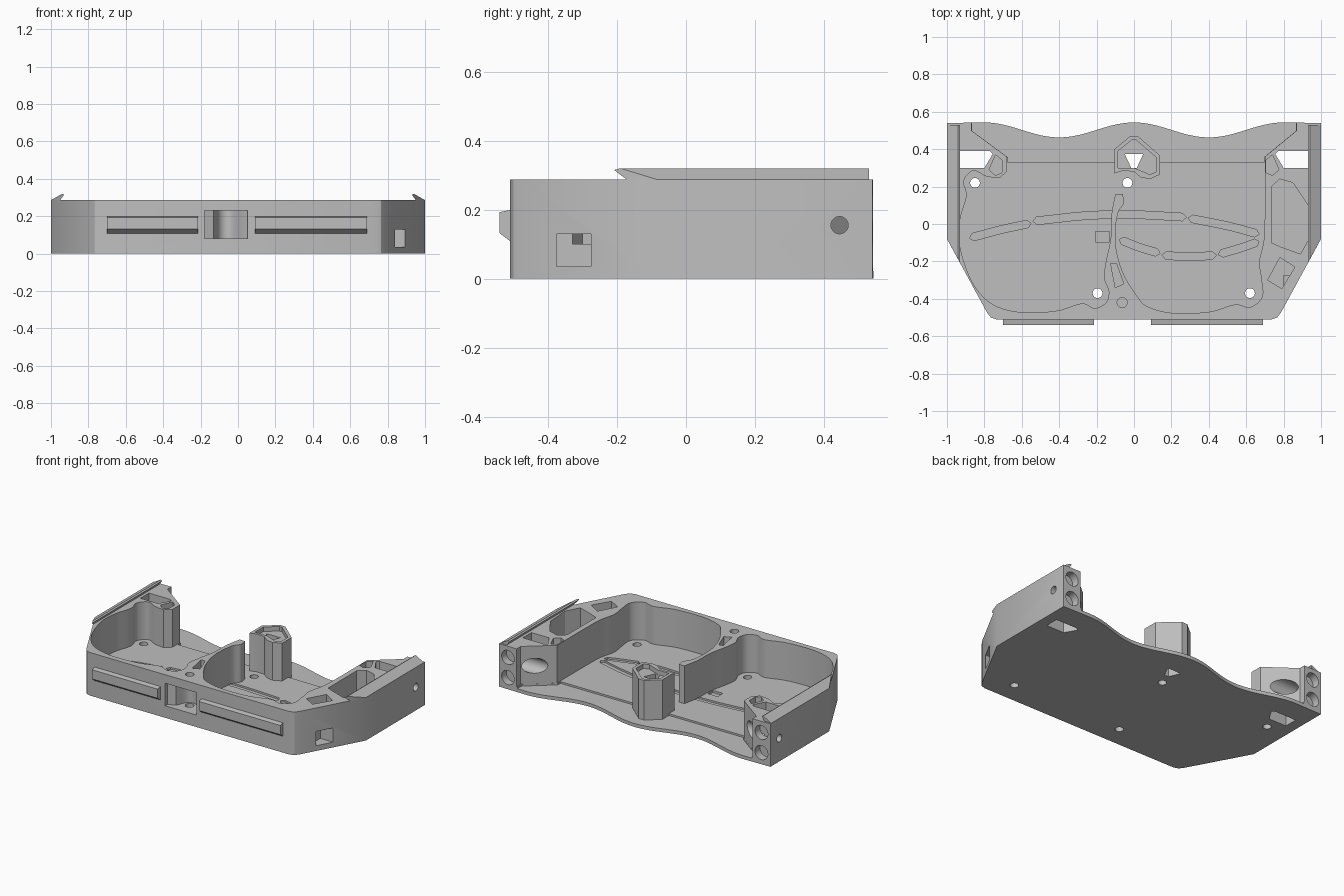
import bpy, bmesh, math
from mathutils import Vector

if "Cube" in bpy.data.objects:
    bpy.data.objects.remove(bpy.data.objects["Cube"], do_unlink=True)

TOP, FLOOR = 0.287, 0.035

grey = bpy.data.materials.new("mid_grey")
grey.use_nodes = True
grey.diffuse_color = (0.52, 0.52, 0.52, 1)
grey.node_tree.nodes["Principled BSDF"].inputs["Base Color"].default_value = grey.diffuse_color


def prism(name, pts, lo, hi, axis="z"):
    """Extrude a flat profile along an axis between lo and hi."""
    place = {"x": lambda a, b, c: (c, a, b),
             "y": lambda a, b, c: (a, c, b),
             "z": lambda a, b, c: (a, b, c)}[axis]
    bm = bmesh.new()
    face = bm.faces.new([bm.verts.new(place(a, b, lo)) for a, b in pts])
    new = bmesh.ops.extrude_face_region(bm, geom=[face])["geom"]
    shift = Vector(place(0, 0, hi - lo))
    bmesh.ops.translate(bm, vec=shift, verts=[v for v in new if isinstance(v, bmesh.types.BMVert)])
    bmesh.ops.recalc_face_normals(bm, faces=bm.faces)
    mesh = bpy.data.meshes.new(name)
    bm.to_mesh(mesh)
    bm.free()
    obj = bpy.data.objects.new(name, mesh)
    bpy.context.collection.objects.link(obj)
    return obj


def circle(a, b, r, n=32):
    return [(a + r * math.cos(2 * math.pi * i / n), b + r * math.sin(2 * math.pi * i / n)) for i in range(n)]


def box(a0, b0, a1, b1):
    return [(a0, b0), (a1, b0), (a1, b1), (a0, b1)]


def spline(pts, steps=6):
    """Smooth curve through the given points."""
    v = [Vector(p) for p in pts]
    v = [2 * v[0] - v[1]] + v + [2 * v[-1] - v[-2]]
    out = []
    for a, b, c, d in zip(v, v[1:], v[2:], v[3:]):
        for i in range(steps):
            t = i / steps
            p = 0.5 * (2 * b + (c - a) * t + (2 * a - 5 * b + 4 * c - d) * t * t
                       + (3 * b - a - 3 * c + d) * t ** 3)
            out.append(p[:])
    return out + [v[-2][:]]


def slot(pts, r=0.02):
    """Round-ended band that follows a curve."""
    c = [Vector(p) for p in spline(pts)]
    left, right = [], []
    for i, p in enumerate(c):
        d = (c[min(i + 1, len(c) - 1)] - c[max(i - 1, 0)]).normalized() * r
        n = Vector((-d.y, d.x))
        left.append((p + n)[:])
        right.append((p - n)[:])
    start = (c[0] - (c[1] - c[0]).normalized() * r)[:]
    end = (c[-1] + (c[-1] - c[-2]).normalized() * r)[:]
    return left + [end] + right[::-1] + [start]


def cut(obj, pts, lo, hi, axis="z"):
    tool = prism("cutter", pts, lo, hi, axis)
    tool.hide_render = True
    mod = obj.modifiers.new("cut", "BOOLEAN")
    mod.operation, mod.solver, mod.object = "DIFFERENCE", "EXACT", tool
    bpy.context.view_layer.objects.active = obj
    bpy.ops.object.modifier_apply(modifier=mod.name)
    bpy.data.objects.remove(tool, do_unlink=True)


# Tray body: chamfered front corners and a wavy back edge
side = [(1, 0.54), (1, -0.08), (0.785, -0.475), (0.765, -0.5), (0.735, -0.51)]
wave = [(x / 50, 0.503 + 0.04 * math.cos(2.5 * math.pi * x / 50)) for x in range(-40, 41)]
body = prism("tray_body", wave + side + [(-x, y) for x, y in side[::-1]], 0, TOP)

# Two rounded bays, divided by a curved wall and open at the back
left_bay = spline([(-0.72, 0.245), (-0.79, 0.255), (-0.86, 0.285), (-0.91, 0.23), (-0.895, 0.15),
                   (-0.93, 0.02), (-0.93, -0.12), (-0.87, -0.3), (-0.77, -0.42), (-0.62, -0.47),
                   (-0.42, -0.465), (-0.28, -0.425), (-0.21, -0.45), (-0.15, -0.42), (-0.135, -0.36),
                   (-0.16, -0.29), (-0.15, -0.2), (-0.125, -0.08), (-0.12, 0.05), (-0.1, 0.16)])
right_bay = spline([(-0.06, 0.16), (-0.055, 0.11), (-0.085, 0.06), (-0.1, -0.05), (-0.09, -0.16),
                    (-0.05, -0.28), (0.02, -0.39), (0.07, -0.44), (0.2, -0.475), (0.4, -0.47),
                    (0.54, -0.43), (0.62, -0.445), (0.685, -0.39), (0.68, -0.29), (0.67, -0.2),
                    (0.695, -0.08), (0.7, 0.08)])
bays = [(-0.87, 0.7), (-0.87, 0.5), (-0.68, 0.36), (-0.68, 0.28)] + left_bay + right_bay \
    + [(0.7, 0.36), (0.87, 0.5), (0.87, 0.7)]
cut(body, bays, FLOOR, 0.5)
cut(body, [(-0.675, 0.33), (0.695, 0.33), (0.695, 0.357), (0.865, 0.497), (0.865, 0.7),
           (-0.865, 0.7), (-0.865, 0.497), (-0.675, 0.357)], FLOOR - 0.012, 0.1)

# Curved cable grooves in the floor
for path in ([(-0.86, -0.07), (-0.71, -0.03), (-0.57, 0.0)],
             [(-0.52, 0.017), (-0.25, 0.045), (0, 0.05), (0.26, 0.037)],
             [(0.31, 0.028), (0.5, -0.01), (0.65, -0.05)],
             [(-0.06, -0.09), (0.03, -0.125), (0.12, -0.152)],
             [(0.17, -0.168), (0.3, -0.176), (0.42, -0.168)],
             [(0.47, -0.158), (0.58, -0.125), (0.65, -0.1)]):
    cut(body, slot(path), FLOOR - 0.012, FLOOR + 0.001)
cut(body, box(-0.205, -0.095, -0.13, -0.04), FLOOR - 0.015, FLOOR + 0.03)

# Floor screw holes
for x, y in ((-0.85, 0.22), (-0.035, 0.22), (-0.195, -0.37), (0.62, -0.37)):
    cut(body, circle(x, y, 0.026), -0.1, 0.1)

# Back corner towers: slots, lightening pockets, bolt and screw holes
for s in (-1, 1):
    cut(body, [(s * x, y) for x, y in ((0.93, 0.39), (0.77, 0.39), (0.755, 0.375), (0.8, 0.3), (0.93, 0.3))],
        -0.1, 0.5)
    cut(body, [(s * x, y) for x, y in ((0.74, 0.37), (0.705, 0.34), (0.705, 0.275), (0.74, 0.26), (0.775, 0.29))],
        0.1, 0.5)
    cut(body, circle(0.445, 0.155, 0.025), *sorted((s * 0.85, s * 1.1)), "x")
    cut(body, circle(0.445, 0.155, 0.05), *sorted((s * 0.6, s * 0.92)), "x")
    for z in (0.078, 0.212):
        cut(body, circle(s * 0.935, z, 0.047), 0.49, 0.6, "y")

# Side pocket, angled pocket and its square window
cut(body, [(0.78, 0.24), (0.85, 0.22), (0.93, 0.1), (0.94, -0.07), (0.89, -0.16),
           (0.78, -0.12), (0.735, -0.1), (0.735, 0.2)], 0.04, 0.5)
cut(body, [(0.715, -0.3), (0.78, -0.18), (0.86, -0.23), (0.79, -0.345)], 0.1, 0.5)
cut(body, box(-0.375, 0.035, -0.275, 0.13), 0.8, 1.1, "x")

# Pocket in the dividing wall, front recess and its vertical hole
cut(body, [(-0.125, -0.21), (-0.095, -0.21), (-0.055, -0.32), (-0.1, -0.34)], 0.08, 0.5)
cut(body, [(-0.18, -0.6), (-0.18, -0.485)] + spline([(-0.13, -0.465), (-0.1, -0.4), (-0.06, -0.38),
    (-0.02, -0.4), (0.02, -0.455)]) + [(0.05, -0.485), (0.05, -0.6)], 0.08, 0.23)
cut(body, circle(-0.063, -0.42, 0.027), 0.04, 0.5)
parts = [body]

# Centre post with a shallow top pocket and a triangular shaft
post = prism("centre_post", [(-0.105, 0.4), (-0.02, 0.47), (0.02, 0.47), (0.14, 0.365), (0.14, 0.265),
                             (0.085, 0.24), (0.035, 0.25), (0.0, 0.28), (-0.06, 0.285), (-0.105, 0.27)],
             0.01, TOP)
cut(post, [(-0.085, 0.39), (-0.01, 0.45), (0.01, 0.45), (0.12, 0.355), (0.12, 0.28),
           (0.085, 0.265), (0.0, 0.3), (-0.085, 0.3)], TOP - 0.03, 0.5)
shaft = [(-0.05, 0.375), (0.05, 0.375), (0.015, 0.3), (-0.015, 0.3)]
cut(post, shaft, -0.1, 0.5)
cut(body, shaft, -0.1, 0.1)
parts.append(post)

# Raised bars on the front face
for name, x0, x1 in (("front_bar_right", -0.7, -0.215), ("front_bar_left", 0.09, 0.69)):
    parts.append(prism(name, [(-0.505, 0.2), (-0.54, 0.193), (-0.54, 0.132), (-0.505, 0.105)], x0, x1, "x"))

# Sloping lips along the side walls, trimmed to the front chamfer
for name, s in (("side_lip_left", 1), ("side_lip_right", -1)):
    lip = prism(name, [(s * x, z) for x, z in ((1, 0.28), (1, 0.286), (0.94, 0.32), (0.93, 0.315), (0.955, 0.28))],
                -0.25, 0.53, "y")
    bm = bmesh.new()
    bm.from_mesh(lip.data)
    bmesh.ops.bisect_plane(bm, geom=bm.verts[:] + bm.edges[:] + bm.faces[:], plane_co=(s, -0.08, 0),
                           plane_no=(s * 0.88, -0.48, 0), clear_outer=True)
    bmesh.ops.holes_fill(bm, edges=bm.edges)
    bmesh.ops.recalc_face_normals(bm, faces=bm.faces)
    bm.to_mesh(lip.data)
    bm.free()
    parts.append(lip)

# Shared colour and shading
bpy.ops.object.select_all(action="DESELECT")
for obj in parts:
    obj.data.materials.clear()
    obj.data.materials.append(grey)
    obj.select_set(True)
bpy.context.view_layer.objects.active = body
bpy.ops.object.shade_smooth_by_angle(angle=math.radians(30))
